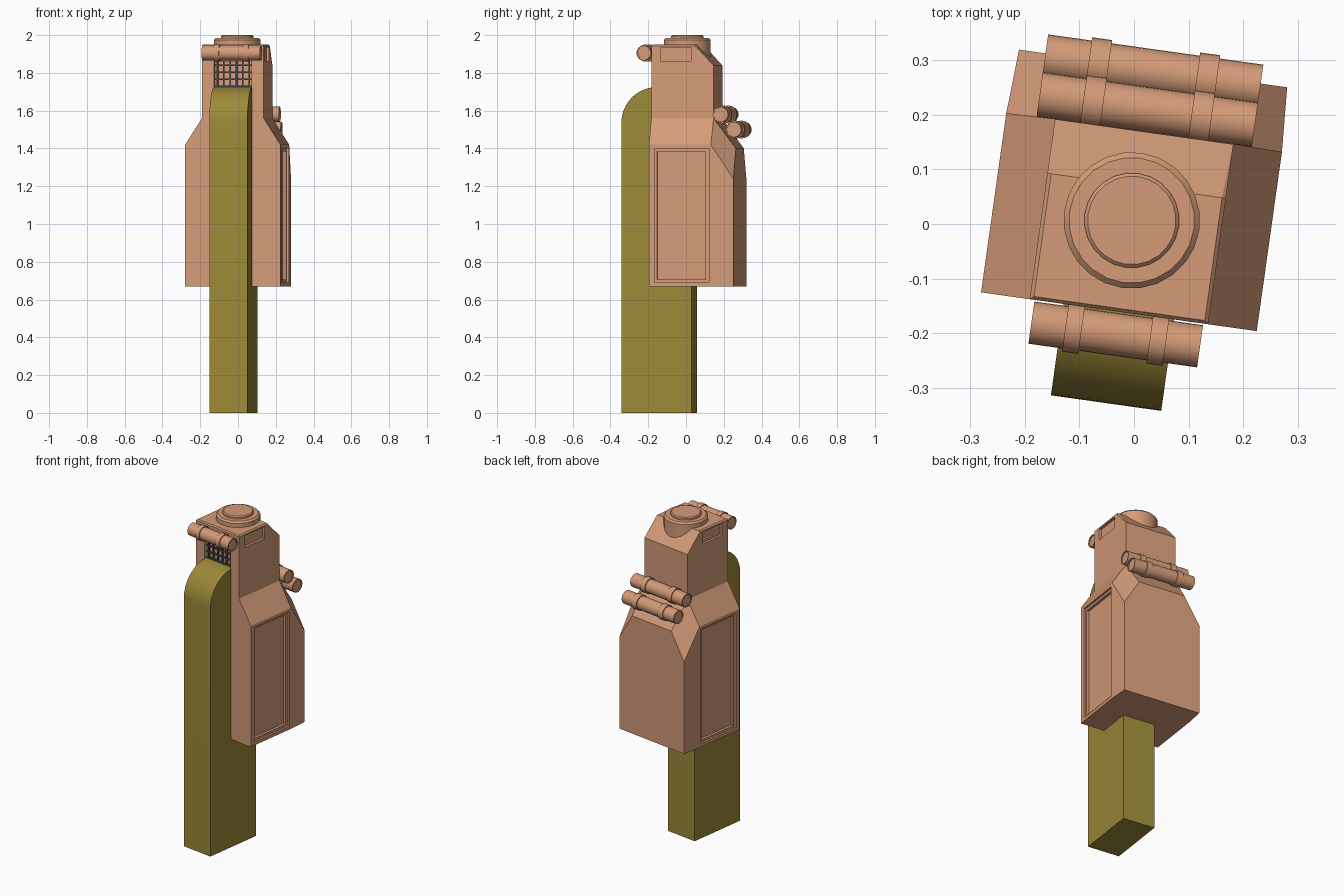
import bpy, bmesh, math
from mathutils import Matrix

if "Cube" in bpy.data.objects:
    bpy.data.objects.remove(bpy.data.objects["Cube"])

TURN = Matrix.Rotation(math.radians(-8), 4, 'Z') @ Matrix.Translation((-0.005, 0, 0))


def material(name, rgb):
    m = bpy.data.materials.new(name)
    m.diffuse_color = (*rgb, 1)
    m.use_nodes = True
    m.node_tree.nodes["Principled BSDF"].inputs["Base Color"].default_value = m.diffuse_color
    return m


CLAY = material("clay", (0.66, 0.33, 0.19))
OLIVE = material("olive", (0.33, 0.25, 0.04))
STEEL = material("steel", (0.07, 0.08, 0.10))


def finish(name, bm, mat):
    bmesh.ops.recalc_face_normals(bm, faces=bm.faces)
    me = bpy.data.meshes.new(name)
    bm.to_mesh(me)
    bm.free()
    ob = bpy.data.objects.new(name, me)
    bpy.context.collection.objects.link(ob)
    me.materials.append(mat)
    ob.matrix_world = TURN
    return ob


def hull(name, pts, mat=CLAY):
    # pts hold the right half; the left half is mirrored
    bm = bmesh.new()
    for x, y, z in pts:
        for s in (1, -1):
            bm.verts.new((s * x, y, z))
    bmesh.ops.convex_hull(bm, input=bm.verts)
    bmesh.ops.dissolve_limit(bm, angle_limit=math.radians(1.5), verts=bm.verts, edges=bm.edges)
    return finish(name, bm, mat)


def box(name, x, y, z, mat=CLAY):
    bm = bmesh.new()
    bmesh.ops.create_cube(bm, size=1)
    for v in bm.verts:
        v.co = [lo + (hi - lo) * (c + 0.5) for c, (lo, hi) in zip(v.co, (x, y, z))]
    return finish(name, bm, mat)


def cut(target, cutters):
    for c in cutters:
        mod = target.modifiers.new("cut", 'BOOLEAN')
        mod.object = c
        mod.solver = 'EXACT'
    bpy.context.view_layer.update()
    dg = bpy.context.evaluated_depsgraph_get()
    me = bpy.data.meshes.new_from_object(target.evaluated_get(dg))
    target.modifiers.clear()
    target.data = me
    for c in cutters:
        bpy.data.objects.remove(c)


def smooth(ob):
    bpy.ops.object.select_all(action='DESELECT')
    ob.select_set(True)
    bpy.context.view_layer.objects.active = ob
    bpy.ops.object.shade_smooth_by_angle(angle=math.radians(30))


def lathe(name, profile, axis, center, n=24):
    # profile of (radius, position along axis), closed with flat ends
    bm = bmesh.new()
    rings = []
    for r, h in profile:
        ring = []
        for i in range(n):
            a = 2 * math.pi * i / n
            p, q = r * math.cos(a), r * math.sin(a)
            co = (h, p, q) if axis == 'X' else (p, q, h)
            ring.append(bm.verts.new([c + o for c, o in zip(co, center)]))
        rings.append(ring)
    for a, b in zip(rings, rings[1:]):
        for i in range(n):
            bm.faces.new((a[i], a[(i + 1) % n], b[(i + 1) % n], b[i]))
    bm.faces.new(rings[0])
    bm.faces.new(rings[-1])
    ob = finish(name, bm, CLAY)
    smooth(ob)
    return ob


# Lower body with sloped shoulders and cut rear corners
F, B = -0.163, 0.287
body = hull("lower_body", [
    (0.255, F, 0.67), (0.255, 0.168, 0.67), (0.248, B, 0.67),
    (0.255, F, 1.42), (0.255, 0.168, 1.42), (0.248, B, 1.24), (0.15, B, 1.40),
    (0.165, F, 1.56), (0.165, 0.17, 1.56)])
cutters = []
for s in (1, -1):
    for y, z, d in (((-0.131, 0.157), (0.69, 1.40), 0.012),
                    ((-0.121, 0.138), (0.705, 1.385), 0.028)):
        cutters.append(box("panel_cutter", sorted((s * (0.255 - d), s * 0.3)), y, z))
cut(body, cutters)

# Neck with sloped back, side windows and front opening
neck = hull("neck", [
    (0.165, F, 1.56), (0.165, 0.17, 1.56), (0.165, 0.17, 1.84),
    (0.165, F, 1.943), (0.165, 0.07, 1.943), (0.158, F + 0.006, 1.95),
    (0.158, 0.07, 1.95)])
cutters = [box("window_cutter", sorted((s * 0.15, s * 0.2)), (-0.115, 0.048), (1.862, 1.935))
           for s in (1, -1)]
cutters.append(box("opening_cutter", (-0.1, 0.1), (-0.2, -0.12), (1.66, 1.86)))
cut(neck, cutters)

# Grille bars in the front opening
for i in range(6):
    x = -0.085 + 0.034 * i
    box("grille_upright", (x - 0.004, x + 0.004), (-0.146, -0.138), (1.70, 1.86), STEEL)
for i in range(4):
    z = 1.73 + 0.037 * i
    box("grille_rail", (-0.1, 0.1), (-0.148, -0.14), (z - 0.004, z + 0.004), STEEL)

# Round cap on top
lathe("top_cap", [(0.125, 1.82), (0.125, 1.975), (0.115, 1.985), (0.087, 1.985),
                  (0.087, 1.994), (0.081, 2.0)], 'Z', (0, 0.006, 0))

# Olive slab with a rounded front top edge
R, YF, YB, ZT = 0.19, -0.332, 0.044, 1.725
prof = [(YB, ZT), (YB, 0), (YF, 0)]
for i in range(13):
    a = math.pi / 2 * i / 12
    prof.append((YF + R - R * math.cos(a), ZT - R + R * math.sin(a)))
bm = bmesh.new()
face = bm.faces.new([bm.verts.new((-0.102, y, z)) for y, z in prof])
ext = bmesh.ops.extrude_face_region(bm, geom=[face])
bmesh.ops.translate(bm, vec=(0.204, 0, 0),
                    verts=[v for v in ext["geom"] if isinstance(v, bmesh.types.BMVert)])
smooth(finish("slab", bm, OLIVE))


# Banded tubes, front and back
def tube(name, half, r, band_at, band_w, y, z):
    prof = [(r - 0.006, -half + 0.006), (r - 0.006, -half), (r, -half)]
    for s in (-1, 1):
        lo, hi = s * band_at - band_w / 2, s * band_at + band_w / 2
        prof += [(r, lo), (r + 0.006, lo), (r + 0.006, hi), (r, hi)]
    prof += [(r, half), (r - 0.006, half), (r - 0.006, half - 0.006)]
    lathe(name, prof, 'X', (0, y, z))


tube("front_tube", 0.156, 0.039, 0.078, 0.03, -0.205, 1.905)
tube("back_upper_tube", 0.199, 0.041, 0.1, 0.037, 0.211, 1.58)
tube("back_lower_tube", 0.199, 0.041, 0.1, 0.037, 0.281, 1.50)
